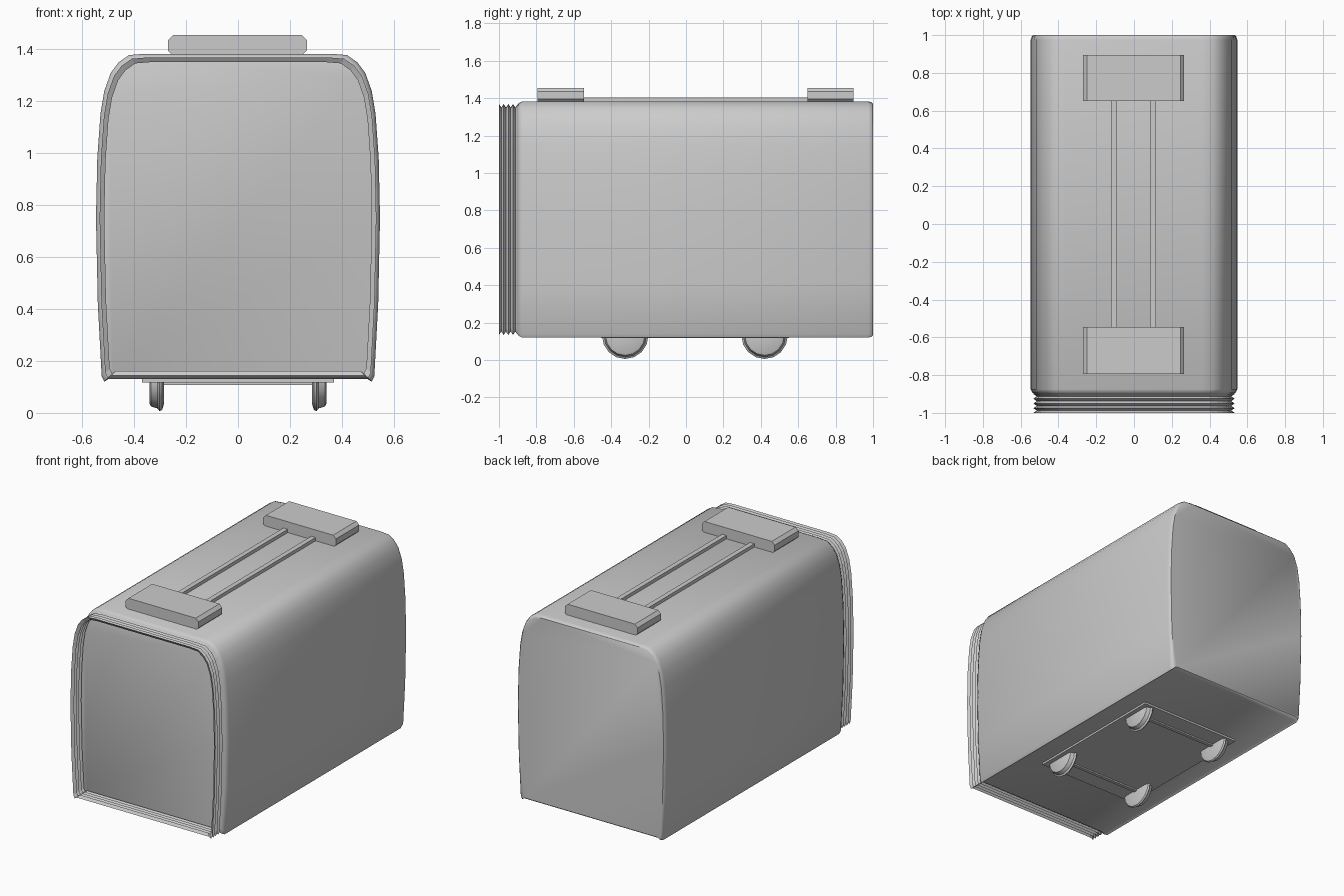
import bpy, bmesh, math
from mathutils import Vector

if "Cube" in bpy.data.objects:
    bpy.data.objects.remove(bpy.data.objects["Cube"], do_unlink=True)

grey = bpy.data.materials.new("light grey")
grey.use_nodes = True
COLOUR = (0.6, 0.6, 0.6, 1)
grey.diffuse_color = COLOUR
grey.node_tree.nodes["Principled BSDF"].inputs["Base Color"].default_value = COLOUR


def finish(name, bm, smooth=None):
    bmesh.ops.recalc_face_normals(bm, faces=bm.faces)
    mesh = bpy.data.meshes.new(name)
    bm.to_mesh(mesh)
    bm.free()
    mesh.materials.append(grey)
    ob = bpy.data.objects.new(name, mesh)
    bpy.context.collection.objects.link(ob)
    if smooth:
        bpy.ops.object.select_all(action='DESELECT')
        ob.select_set(True)
        bpy.context.view_layer.objects.active = ob
        bpy.ops.object.shade_smooth_by_angle(angle=math.radians(smooth))
    return ob


def loft(name, rings, caps, smooth=None):
    """Skin closed rings of points; caps lists the ring indices to fill."""
    bm = bmesh.new()
    loops = [[bm.verts.new(p) for p in ring] for ring in rings]
    for a, b in zip(loops, loops[1:]):
        for i in range(len(a)):
            j = (i + 1) % len(a)
            bm.faces.new((a[i], a[j], b[j], b[i]))
    for c in caps:
        bm.faces.new(loops[c])
    return finish(name, bm, smooth)


def box(name, x0, x1, y0, y1, z0, z1, chamfer=0):
    c = chamfer
    outline = [(x0 + c, z0), (x1 - c, z0), (x1, z0 + c), (x1, z1 - c),
               (x1 - c, z1), (x0 + c, z1), (x0, z1 - c), (x0, z0 + c)]
    if not c:
        outline = [(x0, z0), (x1, z0), (x1, z1), (x0, z1)]
    return loft(name, [[(x, y, z) for x, z in outline] for y in (y0, y1)], (0, -1))


# Carriage cross-section, right half from floor to roof, then mirrored
HALF = [(0.50, 0.13), (0.515, 0.12), (0.525, 0.14), (0.54, 0.42), (0.547, 0.75),
        (0.542, 0.98), (0.53, 1.15), (0.515, 1.24), (0.49, 1.31), (0.46, 1.35),
        (0.42, 1.378), (0.36, 1.383)]
SECTION = HALF + [(-x, z) for x, z in reversed(HALF)]


def section_at(y, inset):
    """Cross-section at y, drawn in by an equal margin on every side."""
    sx, sz = 1 - inset / 0.547, 1 - inset / 0.63
    return [(x * sx, y, 0.75 + (z - 0.75) * sz) for x, z in SECTION]


# Body shell with softened ends
loft("carriage_body", [section_at(-0.90, 0.02), section_at(-0.895, 0.01),
                       section_at(-0.875, 0), section_at(0.975, 0),
                       section_at(0.993, 0.005), section_at(1.0, 0.012)], (0, -1), 40)

# Open pleated gangway
PLEATS = 8
loft("gangway_bellows", [section_at(-1 + 0.1 * i / PLEATS, 0.014 + 0.018 * (i % 2))
                         for i in range(PLEATS + 1)], ())

# Roof units and the pair of conduits between them
box("front_roof_unit", -0.27, 0.265, -0.795, -0.545, 1.375, 1.455, 0.02)
box("rear_roof_unit", -0.27, 0.265, 0.65, 0.895, 1.375, 1.455, 0.02)
for name, x in (("left_conduit", 0.1), ("right_conduit", -0.105)):
    box(name, x - 0.016, x + 0.016, -0.55, 0.66, 1.37, 1.405)

# Underframe plate
box("underframe_plate", -0.37, 0.37, -0.455, 0.55, 0.117, 0.135)

# Flanged half wheels: (distance from centre line, radius)
WHEEL = [(0.285, 0.095), (0.292, 0.118), (0.302, 0.124), (0.310, 0.113), (0.335, 0.105), (0.34, 0.095)]
SIDES = 16
for end, y in (("front", -0.325), ("rear", 0.42)):
    for side, s in (("left", 1), ("right", -1)):
        rings = [[(s * x, y + r * math.cos(math.tau * k / SIDES),
                   0.13 + r * math.sin(math.tau * k / SIDES)) for k in range(SIDES)]
                 for x, r in WHEEL]
        loft(f"{end}_{side}_wheel", rings, (0, -1), 35)
    box(f"{end}_axle", -0.29, 0.29, y - 0.012, y + 0.012, 0.108, 0.13)
